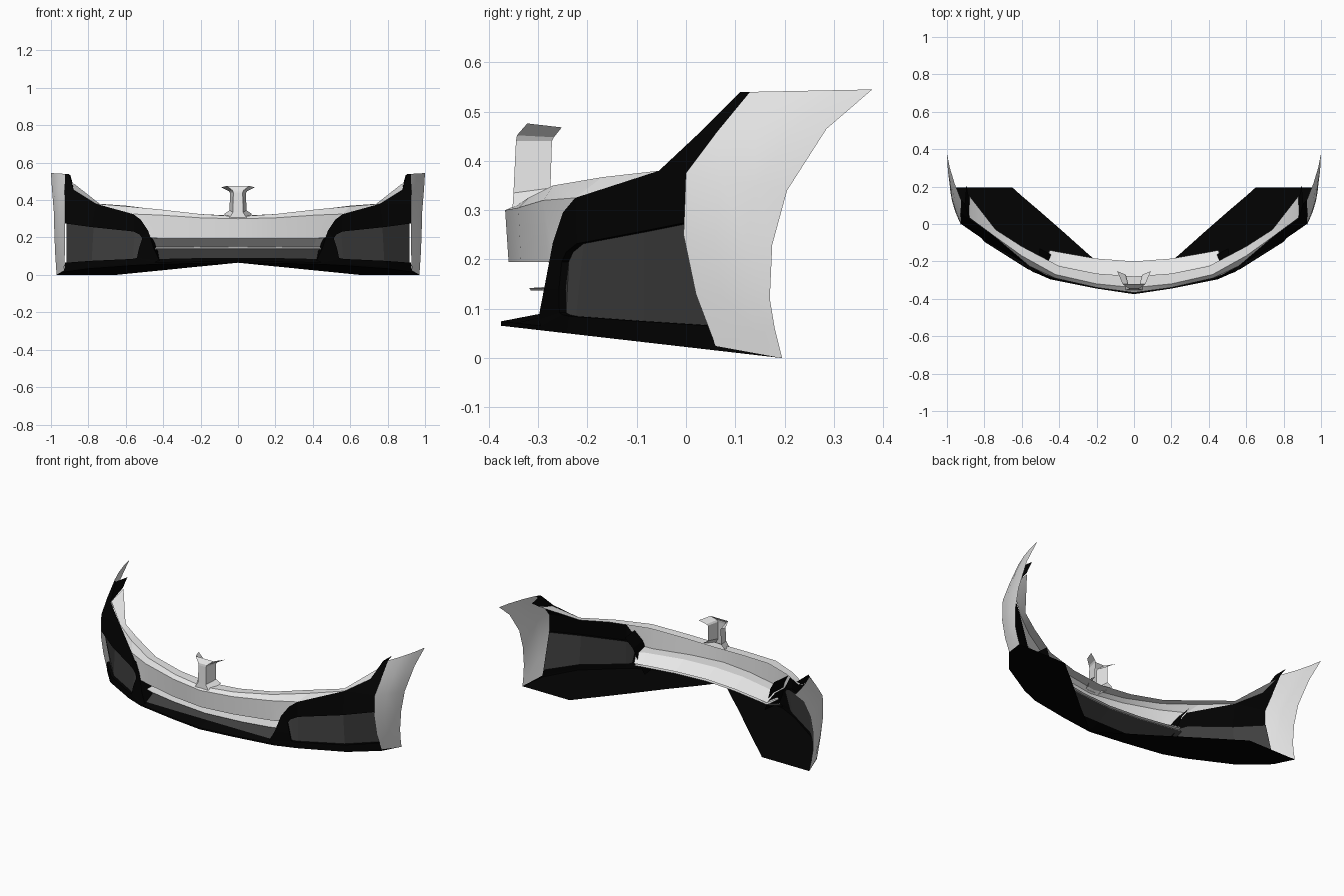
import bpy, bmesh, math
from mathutils import Vector

if "Cube" in bpy.data.objects:
    bpy.data.objects.remove(bpy.data.objects["Cube"])

def material(name, v):
    m = bpy.data.materials.new(name)
    m.diffuse_color = (v, v, v, 1)
    m.use_nodes = True
    m.node_tree.nodes["Principled BSDF"].inputs["Base Color"].default_value = m.diffuse_color
    return m

LIGHT = material("light grey paint", 0.8)
BLACK = material("black plastic", 0.0006)
DARK = material("dark grey insert", 0.05)

def sheet(name, rows, mat, out=(0.3, -1, 0.2), smooth=0):
    """Skin a grid of points, face it toward 'out', mirror it across x = 0."""
    bm = bmesh.new()
    grid = [[bm.verts.new(p) for p in r] for r in rows]
    for a, b in zip(grid, grid[1:]):
        for i in range(len(a) - 1):
            bm.faces.new((a[i], a[i + 1], b[i + 1], b[i]))
    bmesh.ops.remove_doubles(bm, verts=bm.verts, dist=1e-4)
    bmesh.ops.recalc_face_normals(bm, faces=bm.faces)
    total = sum((f.normal * f.calc_area() for f in bm.faces), Vector())
    if total.dot(Vector(out)) < 0:
        bmesh.ops.reverse_faces(bm, faces=bm.faces)
    me = bpy.data.meshes.new(name)
    bm.to_mesh(me)
    bm.free()
    me.materials.append(mat)
    ob = bpy.data.objects.new(name, me)
    bpy.context.collection.objects.link(ob)
    mod = ob.modifiers.new("Mirror", 'MIRROR')
    mod.merge_threshold = 0.0005
    if smooth:
        bpy.context.view_layer.objects.active = ob
        ob.select_set(True)
        bpy.ops.object.shade_smooth_by_angle(angle=math.radians(smooth))
        ob.select_set(False)
    return ob

def shift(pts, d):
    return [tuple(a + b for a, b in zip(p, d)) for p in pts]

# Centre bumper: top lip, front face, underside and sloping rear shelf
lip = [(0, -.28, .315), (.2, -.265, .325), (.4, -.225, .345),
       (.6, -.12, .37), (.74, -.03, .38), (.88, .15, .49)]
top = [(0, -.34, .312), (.2, -.32, .325), (.42, -.27, .35),
       (.6, -.17, .367), (.76, -.055, .38), (.882, .035, .455)]
crease = [(0, -.367, .30), (.2, -.34, .305), (.42, -.29, .32), (.56, -.225, .325)]
low = [(0, -.36, .195), (.2, -.335, .195), (.42, -.28, .195), (.48, -.268, .2)]
under = [(0, -.28, .195), (.2, -.265, .195), (.42, -.215, .195), (.47, -.19, .195)]
shelf = [(0, -.2, .15), (.2, -.185, .15), (.4, -.15, .15), (.45, -.14, .15)]
sheet("bumper_lip", [lip, top], LIGHT, (0, 0, 1), smooth=25)
sheet("bumper_front", [top[:4], crease, low, under], LIGHT, smooth=25)
sheet("bumper_lip_corner", [[top[3], top[4]], [crease[3], top[4]]], LIGHT)
sheet("rear_shelf", [under, shelf], LIGHT, (0, 1, 1))

# Thin slat across the intake
slat = [(0, -.318, .142), (.23, -.295, .142), (.4, -.262, .142), (.46, -.24, .142)]
slat_low = shift(slat, (0, .003, -.005))
sheet("intake_slat", [shelf, slat, slat_low, shift(shelf, (0, 0, -.012))], LIGHT, (0, -1, .3))

# Splitter: sloping floor plate, open in a V behind the centre, with a thin rim
def floor_z(p, h=0):
    return (p[0], p[1], max(0, (.195 - p[1]) * .115) + h)

edge = [(0, -.375), (.2, -.345), (.45, -.295), (.57, -.24), (.8, -.095), (.93, .06), (.97, .195)]
inner = [(0, -.372), (.12, -.265), (.24, -.165), (.38, -.04), (.5, .065), (.6, .15), (.65, .195)]
bottom = [floor_z(p) for p in edge]
rim = [floor_z(p, .009) for p in edge[:-1]] + [floor_z(edge[-1])]
sheet("splitter_floor", [bottom, [floor_z(p) for p in inner]], BLACK, (0, 0, -1))
sheet("splitter_rim", [bottom, rim], BLACK)
ledge = [(0, -.295, .09), (.2, -.295, .09), (.42, -.285, .085), (.46, -.275, .085)]
sheet("splitter_ledge", [rim[:3] + [rim[2]], ledge], BLACK, (0, 0, 1))

# Dark sloping wall below the slat
sheet("intake_wall",
      [ledge, [(0, -.205, .136), (.2, -.19, .136), (.4, -.155, .136), (.46, -.145, .136)]], DARK)

# Black corner frame with a recessed dark insert
outer = [(.925, 0, .375), (.76, -.055, .38), (.56, -.225, .325), (.52, -.25, .295),
         (.48, -.27, .235), (.45, -.288, .14), (.42, -.30, .078)] + rim[2:6]
window = [(.925, 0, .275), (.78, -.1, .255), (.56, -.222, .232), (.525, -.243, .215),
          (.512, -.252, .195), (.53, -.258, .14), (.54, -.257, .092), (.55, -.25, .088),
          (.57, -.237, .085), (.79, -.1, .075), (.925, .055, .065)]
back = shift(window, (-.008, .014, 0))
sheet("corner_frame", [outer, window, back], BLACK)
sheet("corner_insert", [back[:6], back[:4:-1]], DARK)
pillar = outer[3:7]
sheet("intake_side", [pillar, shift(pillar, (-.015, .12, 0))], BLACK, (-1, 0, 0))
# Black strip climbing along the fender joint, with a return behind its tip
tip, notch, heel = (.905, .11, .54), (.88, .025, .455), (.76, -.055, .38)
sheet("corner_upright",
      [[tip, notch, heel], [(.925, .13, .54), (.927, .06, .455), (.925, 0, .375)]], BLACK)
sheet("corner_return", [[tip, (.896, .21, .532)], [notch, (.885, .152, .492)]], BLACK, (-1, 0, 0))

# Fender panels
joint = [(.925, .13, .54), (.927, .06, .455), (.925, 0, .375), (.925, -.005, .25),
         (.925, .02, .13), (.93, .06, .0245), (.97, .195, 0)]
rear = [(1, .378, .545), (.995, .285, .465), (.985, .205, .34), (.982, .175, .23),
        (.978, .17, .12), (.974, .18, .06), (.97, .195, 0)]
def between(t, bulge):
    return [tuple(Vector(a).lerp(Vector(b), t) + Vector((bulge * (i < 5), 0, 0)))
            for i, (a, b) in enumerate(zip(joint, rear))]
sheet("fender_panel", [joint, between(.35, .008), between(.7, .008), rear],
      LIGHT, (1, 0, 0), smooth=30)

# Nose post: open-backed stem flaring at the foot and head
def ring(xf, yf, zf, xb, yb, zb):
    return [(0, yf, zf), (xf, yf, zf), (xb, yb, zb)]
sheet("nose_post",
      [ring(.045, -.352, .305, .075, -.27, .325), ring(.027, -.350, .335, .045, -.275, .345),
       ring(.025, -.345, .44, .043, -.272, .44), ring(.03, -.343, .452, .05, -.268, .448),
       ring(.06, -.322, .476, .09, -.252, .468)], LIGHT)
